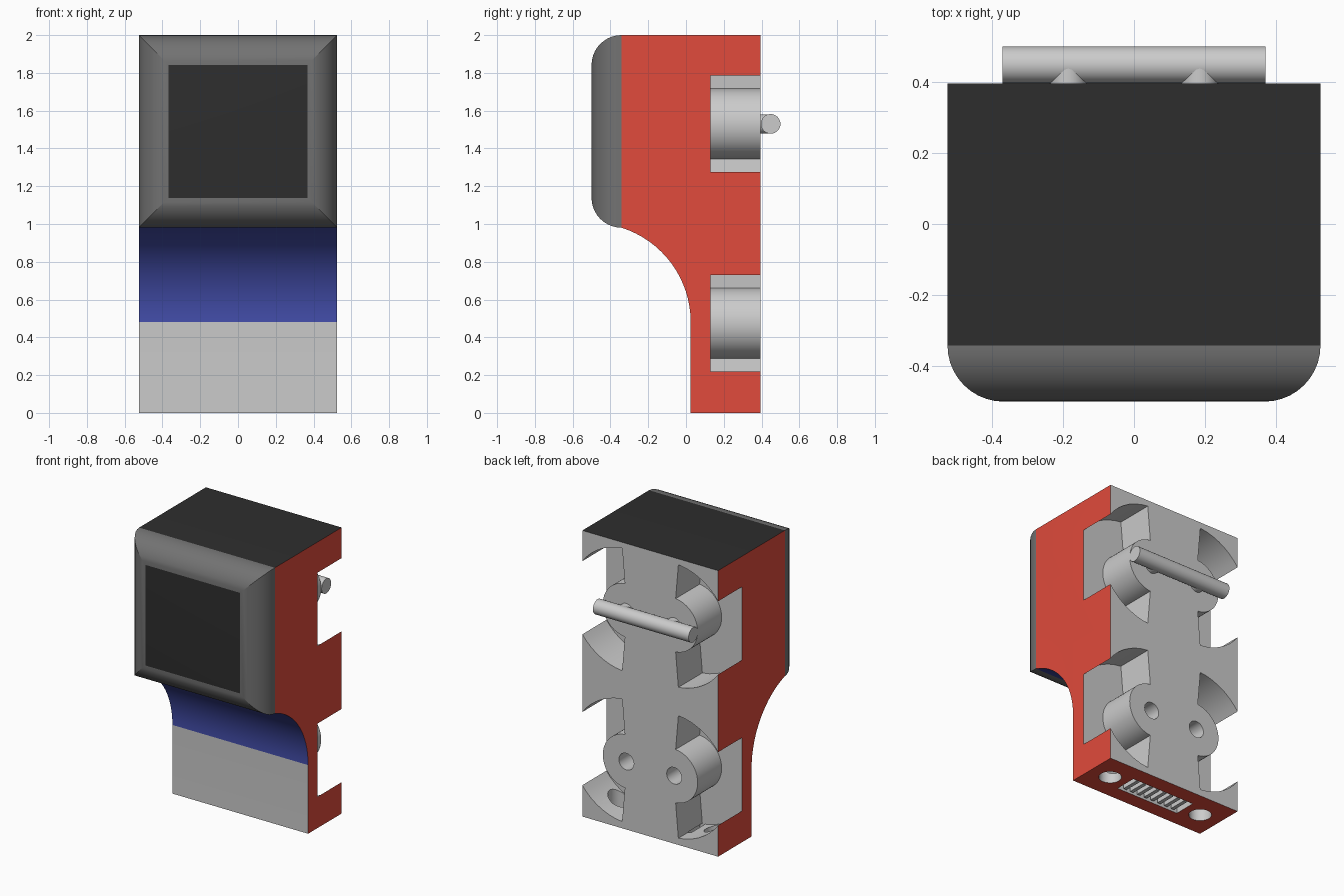
import bpy, bmesh, math
from mathutils import Matrix, Vector

if "Cube" in bpy.data.objects:
    bpy.data.objects.remove(bpy.data.objects["Cube"])

HW, BACK, FRONT, LOW = 0.525, 0.395, -0.342, 0.025   # half width, y planes
R = 0.158                                           # bezel rounding
UNITS = (1.53, 0.475)                               # heights of the two rear mounts


def material(name, rgb):
    m = bpy.data.materials.new(name)
    m.diffuse_color = (*rgb, 1)
    m.use_nodes = True
    m.node_tree.nodes["Principled BSDF"].inputs["Base Color"].default_value = m.diffuse_color
    return m


MATS = [material("light_grey", (0.8, 0.8, 0.8)), material("red", (0.75, 0.07, 0.045)),
        material("blue", (0.06, 0.08, 0.43)), material("near_black", (0.027, 0.027, 0.027)),
        material("bezel_grey", (0.17, 0.17, 0.17))]
GREY, RED, BLUE, BLACK, BEZEL = range(5)


def make_object(name, bm):
    bmesh.ops.recalc_face_normals(bm, faces=bm.faces)
    me = bpy.data.meshes.new(name)
    bm.to_mesh(me)
    bm.free()
    for m in MATS:
        me.materials.append(m)
    ob = bpy.data.objects.new(name, me)
    bpy.context.collection.objects.link(ob)
    return ob


def select_only(ob):
    bpy.ops.object.select_all(action='DESELECT')
    ob.select_set(True)
    bpy.context.view_layer.objects.active = ob


def smooth(ob, degrees=25):
    select_only(ob)
    bpy.ops.object.shade_smooth_by_angle(angle=math.radians(degrees))


def add_box(bm, lo, hi):
    lo, hi = Vector(lo), Vector(hi)
    mat = Matrix.Translation((lo + hi) / 2) @ Matrix.Diagonal((*(hi - lo), 1))
    bmesh.ops.create_cube(bm, size=1, matrix=mat)


def add_cylinder(bm, start, end, radius, seg=32):
    start, end = Vector(start), Vector(end)
    d = end - start
    rot = d.to_track_quat('Z', 'Y').to_matrix().to_4x4()
    bmesh.ops.create_cone(bm, cap_ends=True, segments=seg, radius1=radius, radius2=radius,
                          depth=d.length, matrix=Matrix.Translation((start + end) / 2) @ rot)


def cut(target, cutter):
    cutter.hide_render = True
    mod = target.modifiers.new("cut", 'BOOLEAN')
    mod.operation, mod.solver, mod.object = 'DIFFERENCE', 'EXACT', cutter
    select_only(target)
    bpy.ops.object.modifier_apply(modifier=mod.name)
    bpy.data.objects.remove(cutter)


# Body: side profile extruded across x, with the concave neck under the head
arc = [(-0.5 + 0.525 * math.cos(a), 0.48 + 0.525 * math.sin(a))
       for a in (math.radians(72.5) * i / 16 for i in range(17))]
arc[-1] = (FRONT, arc[-1][1])
base_z = arc[-1][1]
profile = [(BACK, 0), (LOW, 0)] + arc + [(FRONT, 2), (BACK, 2)]
paint = [RED, GREY] + [BLUE] * 16 + [None, BLACK, GREY]
bm = bmesh.new()
left, right = [[bm.verts.new((s * HW, y, z)) for y, z in profile] for s in (-1, 1)]
for side in (left, right):
    bm.faces.new(side).material_index = RED
n = len(profile)
for i, colour in enumerate(paint):
    j = (i + 1) % n
    if colour is not None:
        bm.faces.new((left[i], left[j], right[j], right[i])).material_index = colour

# Mitred rounded bezel: shrinking rectangles, closed by the dark screen
ring = [left[n - 3], right[n - 3], right[n - 2], left[n - 2]]
for k in range(1, 11):
    a = math.radians(9 * k)
    inset, y = R * (1 - math.cos(a)), FRONT - R * math.sin(a)
    x, z0, z1 = HW - inset, base_z + inset, 2 - inset
    new = [bm.verts.new(p) for p in ((-x, y, z0), (x, y, z0), (x, y, z1), (-x, y, z1))]
    for i in range(4):
        j = (i + 1) % 4
        bm.faces.new((ring[i], ring[j], new[j], new[i])).material_index = BEZEL
    ring = new
bm.faces.new(ring).material_index = BLACK
body = make_object("body", bm)

# Rear pockets: ring sectors around the round mount ends, open to the sides
bm = bmesh.new()
for zc in UNITS:
    for s in (-1, 1):
        angles = [math.radians(-85 + 170 * i / 24) for i in range(25)]
        loop = [(r, a) for r, seq in ((0.187, angles), (0.43, angles[::-1])) for a in seq]
        pts = [(s * (0.18 + r * math.cos(a)), zc + r * math.sin(a)) for r, a in loop]
        rows = [[bm.verts.new((x, y, z)) for x, z in pts] for y in (0.13, 0.45)]
        m = len(pts)
        for row in rows:
            bm.faces.new(row)
        for i in range(m):
            j = (i + 1) % m
            bm.faces.new((rows[0][i], rows[0][j], rows[1][j], rows[1][i]))
cut(body, make_object("pocket_cutter", bm))

# Holes in the lower mount and screw holes in the underside
bm = bmesh.new()
for s in (-1, 1):
    add_cylinder(bm, (s * 0.185, 0.2, UNITS[1]), (s * 0.185, 0.5, UNITS[1]), 0.058)
    add_cylinder(bm, (s * 0.372, 0.208, -0.1), (s * 0.372, 0.208, 0.2), 0.072)
cut(body, make_object("hole_cutter", bm))

# Connector recess with a dark floor
bm = bmesh.new()
add_box(bm, (-0.245, 0.13, -0.1), (0.245, 0.286, 0.05))
bm.normal_update()
for f in bm.faces:
    if f.normal.z > 0.9:
        f.material_index = BLACK
cut(body, make_object("connector_cutter", bm))
smooth(body, 15)

# Connector contacts
bm = bmesh.new()
for i in range(8):
    x = -0.196 + 0.056 * i
    add_box(bm, (x - 0.013, 0.145, 0.005), (x + 0.013, 0.271, 0.05))
make_object("connector_contacts", bm)

# Hanging bar on two posts at the upper mount
bm = bmesh.new()
add_cylinder(bm, (-0.37, 0.448, UNITS[0]), (0.37, 0.448, UNITS[0]), 0.052)
smooth(make_object("hanging_bar", bm))
bm = bmesh.new()
for s in (-1, 1):
    add_cylinder(bm, (s * 0.185, 0.38, UNITS[0]), (s * 0.185, 0.448, UNITS[0]), 0.051)
smooth(make_object("bar_posts", bm))
